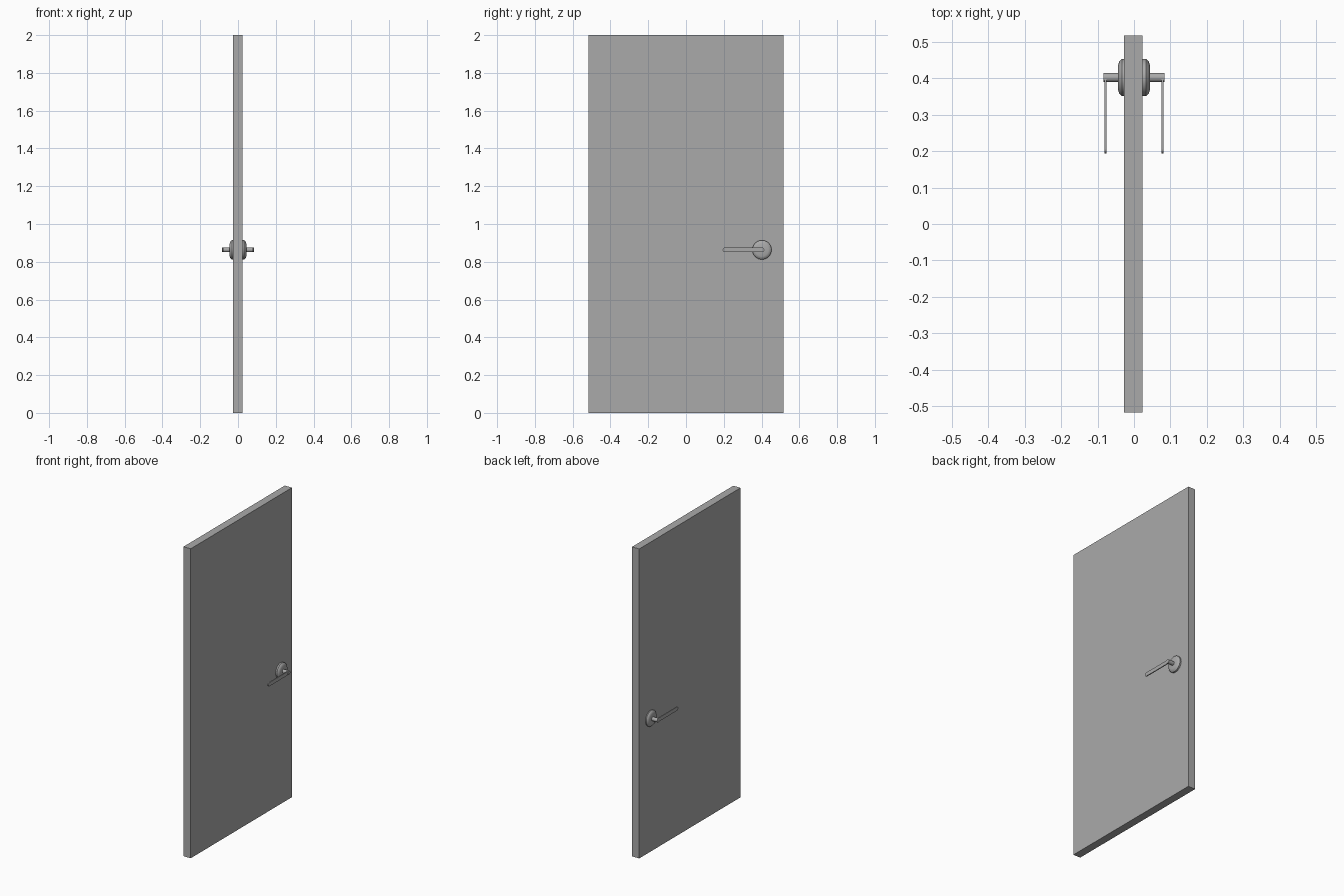
import bpy, bmesh, math
from mathutils import Matrix, Vector

if "Cube" in bpy.data.objects:
    bpy.data.objects.remove(bpy.data.objects["Cube"], do_unlink=True)

HANDLE_Y, HANDLE_Z = 0.402, 0.863

grey = bpy.data.materials.new("plain_grey")
grey.use_nodes = True
grey.diffuse_color = (0.4, 0.4, 0.4, 1)
grey.node_tree.nodes["Principled BSDF"].inputs["Base Color"].default_value = (0.4, 0.4, 0.4, 1)


def finish(name, bm, smooth=False):
    bmesh.ops.recalc_face_normals(bm, faces=bm.faces)
    mesh = bpy.data.meshes.new(name)
    bm.to_mesh(mesh)
    bm.free()
    mesh.materials.append(grey)
    obj = bpy.data.objects.new(name, mesh)
    bpy.context.collection.objects.link(obj)
    if smooth:
        bpy.ops.object.select_all(action='DESELECT')
        obj.select_set(True)
        bpy.context.view_layer.objects.active = obj
        bpy.ops.object.shade_smooth_by_angle(angle=math.radians(35))
    return obj


def turned(name, profile, side, segments=32):
    """Revolve (distance, radius) points around the handle axis."""
    bm = bmesh.new()
    rings = []
    for x, r in profile:
        rings.append([bm.verts.new((side * x,
                                    HANDLE_Y + r * math.cos(math.tau * i / segments),
                                    HANDLE_Z + r * math.sin(math.tau * i / segments)))
                      for i in range(segments)])
    for a, b in zip(rings, rings[1:]):
        for i in range(segments):
            j = (i + 1) % segments
            bm.faces.new((a[i], a[j], b[j], b[i]))
    bm.faces.new(rings[0])
    bm.faces.new(rings[-1])
    return finish(name, bm, True)


def lever(name, side):
    """Flat bar with rounded ends, reaching from the spindle toward the hinge side."""
    bm = bmesh.new()
    half, y_far, y_near, steps = 0.012, 0.206, 0.400, 8
    outline = []
    for centre, start in ((y_near, -math.pi / 2), (y_far, math.pi / 2)):
        for i in range(steps + 1):
            a = start + math.pi * i / steps
            outline.append((centre + half * math.cos(a), HANDLE_Z + half * math.sin(a)))
    face = bm.faces.new([bm.verts.new((side * 0.075, y, z)) for y, z in outline])
    extruded = bmesh.ops.extrude_face_region(bm, geom=[face])
    moved = [v for v in extruded["geom"] if isinstance(v, bmesh.types.BMVert)]
    bmesh.ops.translate(bm, verts=moved, vec=Vector((side * 0.006, 0, 0)))
    return finish(name, bm, True)


# Door slab
bm = bmesh.new()
bmesh.ops.create_cube(bm, size=1, matrix=Matrix.Translation((-0.002, 0, 1))
                      @ Matrix.Diagonal((0.051, 1.034, 2, 1)))
finish("door_slab", bm)

# Matching handle set on both faces
for label, side in (("left", 1), ("right", -1)):
    turned(label + "_rosette", [(0.02, 0.051), (0.033, 0.051), (0.040, 0.045), (0.044, 0.034)], side)
    turned(label + "_spindle", [(0.04, 0.0125), (0.084, 0.0125)], side)
    lever(label + "_lever", side)
